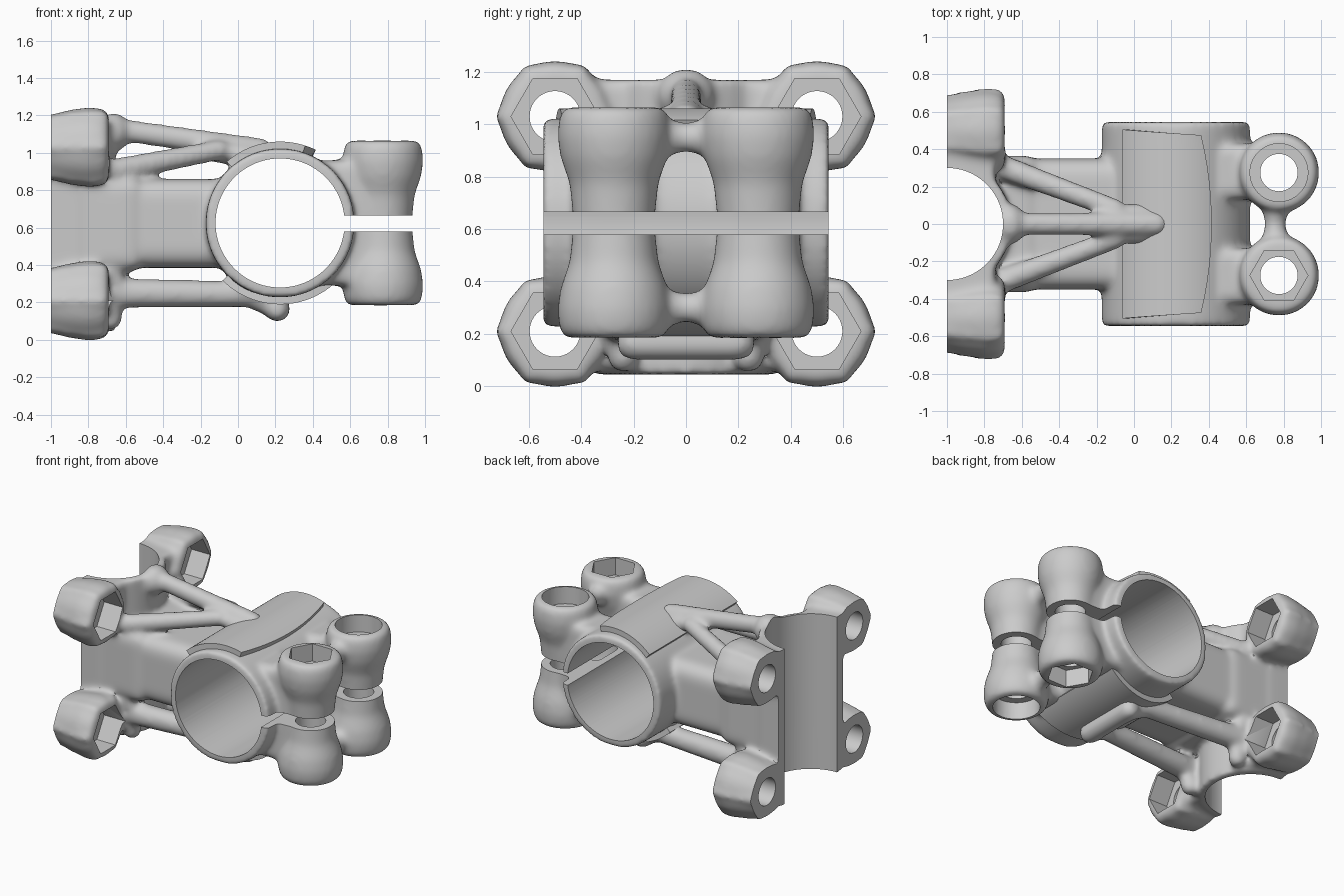
import bpy, bmesh
from math import sin, cos, pi, radians
from mathutils import Vector, Matrix

if "Cube" in bpy.data.objects:
    bpy.data.objects.remove(bpy.data.objects["Cube"])


def lathe(bm, axis, c, profile, n=40):
    """Closed turned solid; profile is (offset along axis, radius)."""
    rings = []
    for h, r in profile:
        ring = []
        for i in range(n):
            a, b = r * cos(2 * pi * i / n), r * sin(2 * pi * i / n)
            p = {'x': (h, a, b), 'y': (a, h, b), 'z': (a, b, h)}[axis]
            ring.append(bm.verts.new(Vector(c) + Vector(p)))
        rings.append(ring)
    for lo, hi in zip(rings, rings[1:]):
        for i in range(n):
            j = (i + 1) % n
            bm.faces.new((lo[i], lo[j], hi[j], hi[i]))
    bm.faces.new(rings[0])
    bm.faces.new(rings[-1])


def rod(bm, p, q, r1, r2=None):
    """Round strut with ball ends."""
    p, q = Vector(p), Vector(q)
    r2 = r2 or r1
    rot = (q - p).to_track_quat('Z', 'Y').to_matrix().to_4x4()
    bmesh.ops.create_cone(bm, cap_ends=True, segments=24, radius1=r1, radius2=r2,
                          depth=(q - p).length, matrix=Matrix.Translation((p + q) / 2) @ rot)
    for c, r in ((p, r1), (q, r2)):
        ball(bm, c, (r, r, r))


def ball(bm, c, s):
    bmesh.ops.create_uvsphere(bm, u_segments=24, v_segments=14, radius=1,
                              matrix=Matrix.Translation(c) @ Matrix.Diagonal((*s, 1)))


def block(bm, lo, hi, bevel=0.0):
    lo, hi = Vector(lo), Vector(hi)
    v = bmesh.ops.create_cube(bm, size=1, matrix=Matrix.Translation((lo + hi) / 2)
                              @ Matrix.Diagonal((*(hi - lo), 1)))['verts']
    if bevel:
        bmesh.ops.bevel(bm, geom=list({e for w in v for e in w.link_edges}), offset=bevel,
                        segments=4, profile=0.5, affect='EDGES')


def finish(bm, name):
    bmesh.ops.recalc_face_normals(bm, faces=bm.faces)
    me = bpy.data.meshes.new(name)
    bm.to_mesh(me)
    bm.free()
    ob = bpy.data.objects.new(name, me)
    bpy.context.collection.objects.link(ob)
    return ob


def smooth(ob, deg=35):
    ob.data.shade_smooth()
    ob.data.set_sharp_from_angle(angle=radians(deg))


TX, TZ = 0.225, 0.625      # bar clamp centre
BX, BY = 0.775, 0.275      # pinch bolt position
SY, SZ = 0.5, (0.21, 1.03)  # rear bolt positions

# --- Solid masses, later fused into one cast body ---
bm = bmesh.new()
lathe(bm, 'y', (TX, 0, TZ), [(-0.545, 0.398), (0.545, 0.398)], 64)
lathe(bm, 'z', (-1, 0, 0), [(0.045, 0.345), (1.17, 0.345)], 64)
block(bm, (-1.08, -0.365, 0.365), (-0.5, 0.365, 0.875), 0.08)
block(bm, (-0.9, -0.35, 0.385), (0.1, 0.35, 0.86), 0.1)
for s in (-1, 1):
    # pinch bolt columns, waisted at the slit, with webs to the bar clamp
    lathe(bm, 'z', (BX, s * BY, TZ),
          [(-0.44, 0.19), (-0.40, 0.21), (-0.33, 0.217), (-0.25, 0.205), (-0.15, 0.17), (0, 0.155),
           (0.15, 0.17), (0.25, 0.205), (0.33, 0.217), (0.40, 0.21), (0.44, 0.19)])
    y = sorted((s * 0.13, s * 0.43))
    block(bm, (0.42, y[0], 0.29), (0.74, y[1], 0.96), 0.05)
    # rear bolt bosses (soft hexagons) with webs to the rear saddle
    for z in SZ:
        lathe(bm, 'x', (0, s * SY, z),
              [(-1.1, 0.185), (-1.0, 0.195), (-0.9, 0.215), (-0.78, 0.232), (-0.72, 0.225), (-0.69, 0.205)], 6)
        lathe(bm, 'x', (0, s * SY, z),
              [(-1.1, 0.165), (-1.0, 0.175), (-0.9, 0.20), (-0.8, 0.214), (-0.73, 0.208), (-0.69, 0.185)])
        y = sorted((s * 0.22, s * 0.45))
        block(bm, (-1.1, y[0], z - 0.15), (-0.74, y[1], z + 0.14), 0.03)
    block(bm, (-1.1, min(s * 0.2, s * 0.37), 0.06), (-0.85, max(s * 0.2, s * 0.37), 1.16))
    # upper side struts
    rod(bm, (-0.69, s * 0.30, 0.90), (-0.1, s * 0.08, 1.015), 0.065, 0.055)
    # lower struts and gussets
    rod(bm, (-0.68, s * 0.26, 0.25), (0.05, s * 0.2, 0.245), 0.08, 0.07)
    rod(bm, (0.05, s * 0.2, 0.245), (0.21, s * 0.16, 0.17), 0.065)
    rod(bm, (-0.68, s * 0.24, 0.11), (-0.67, s * 0.28, 0.33), 0.06)
    rod(bm, (-0.72, s * 0.32, 0.50), (-0.64, s * 0.29, 0.28), 0.045)
# flared bridges between the pinch columns
for z in (0.3, 0.95):
    lathe(bm, 'y', (BX - 0.02, 0, z),
          [(-0.2, 0.13), (-0.13, 0.1), (-0.07, 0.07), (0, 0.055), (0.07, 0.07), (0.13, 0.1), (0.2, 0.13)])
# upper centre strut, its rear knob and front root
rod(bm, (-0.68, 0, 1.13), (0.12, 0, 1.015), 0.06, 0.065)
ball(bm, (-0.665, 0, 1.11), (0.09, 0.11, 0.105))
ball(bm, (-0.02, 0, 1.0), (0.2, 0.11, 0.06))
# lower cross node
rod(bm, (0.21, -0.2, 0.165), (0.21, 0.2, 0.165), 0.068)
body = finish(bm, "stem_body")

# --- Cutters: round bores first, then pockets, slit and rear plane ---
bm = bmesh.new()
lathe(bm, 'y', (TX, 0, TZ), [(-0.8, 0.345), (0.8, 0.345)], 96)
lathe(bm, 'z', (-1, 0, 0), [(-0.3, 0.30), (1.5, 0.30)], 96)
for s in (-1, 1):
    lathe(bm, 'z', (BX, s * BY, 0), [(-0.2, 0.1), (1.4, 0.1)])
    for z in SZ:
        lathe(bm, 'x', (0, s * SY, z), [(-1.4, 0.097), (-0.4, 0.097)])
bores = finish(bm, "bore_cutter")

bm = bmesh.new()
block(bm, (0.5, -0.9, 0.58), (1.2, 0.9, 0.665))
block(bm, (-1.5, -0.9, -0.3), (-1.0, 0.9, 1.5))
for s in (-1, 1):
    # one end of each pinch bolt is hexagonal, the other round
    top, low = (40, 6) if s > 0 else (6, 40)
    lathe(bm, 'z', (BX, s * BY, 0), [(0.94, 0.155), (1.3, 0.155)], top)
    lathe(bm, 'z', (BX, s * BY, 0), [(-0.2, 0.155), (0.31, 0.155)], low)
    for z in SZ:
        lathe(bm, 'x', (0, s * SY, z), [(-0.84, 0.168), (-0.4, 0.168)], 6)
pockets = finish(bm, "pocket_cutter")

# --- Fuse, soften the joints, then cut ---
m = body.modifiers.new("fuse", 'REMESH')
m.mode, m.voxel_size = 'VOXEL', 0.016
m = body.modifiers.new("soften", 'SMOOTH')
m.factor, m.iterations = 0.5, 18
for cutter in (bores, pockets):
    m = body.modifiers.new("cut", 'BOOLEAN')
    m.operation, m.solver, m.object = 'DIFFERENCE', 'EXACT', cutter
    cutter.hide_render = True
dg = bpy.context.evaluated_depsgraph_get()
done = bpy.data.meshes.new_from_object(body.evaluated_get(dg))
body.modifiers.clear()
body.data = done
smooth(body)
for cutter in (bores, pockets):
    bpy.data.objects.remove(cutter)


# --- Curved saddle pads wrapped on the bar clamp ---
def pad(name, a0, a1, w_start, w_end, bulge, r0=0.385, r1=0.435, n=24, k=12):
    bm = bmesh.new()
    layers = []
    for r in (r0, r1):
        grid = []
        for i in range(n + 1):
            t = i / n
            row = []
            for j in range(k + 1):
                u = 2 * j / k - 1
                a = radians(a0 + (a1 - bulge * u * u - a0) * t)
                row.append(bm.verts.new((TX + r * cos(a), u * (w_start + (w_end - w_start) * t),
                                         TZ + r * sin(a))))
            grid.append(row)
        layers.append(grid)
    lo, hi = layers
    for g in layers:
        for i in range(n):
            for j in range(k):
                bm.faces.new((g[i][j], g[i + 1][j], g[i + 1][j + 1], g[i][j + 1]))
    for i in range(n):
        for j in (0, k):
            bm.faces.new((lo[i][j], lo[i + 1][j], hi[i + 1][j], hi[i][j]))
    for j in range(k):
        for i in (0, n):
            bm.faces.new((lo[i][j], lo[i][j + 1], hi[i][j + 1], hi[i][j]))
    smooth(finish(bm, name))


pad("upper_saddle_pad", 131, 64, 0.505, 0.475, -8)
pad("lower_saddle_pad", 225, 312, 0.3, 0.38, 0)
